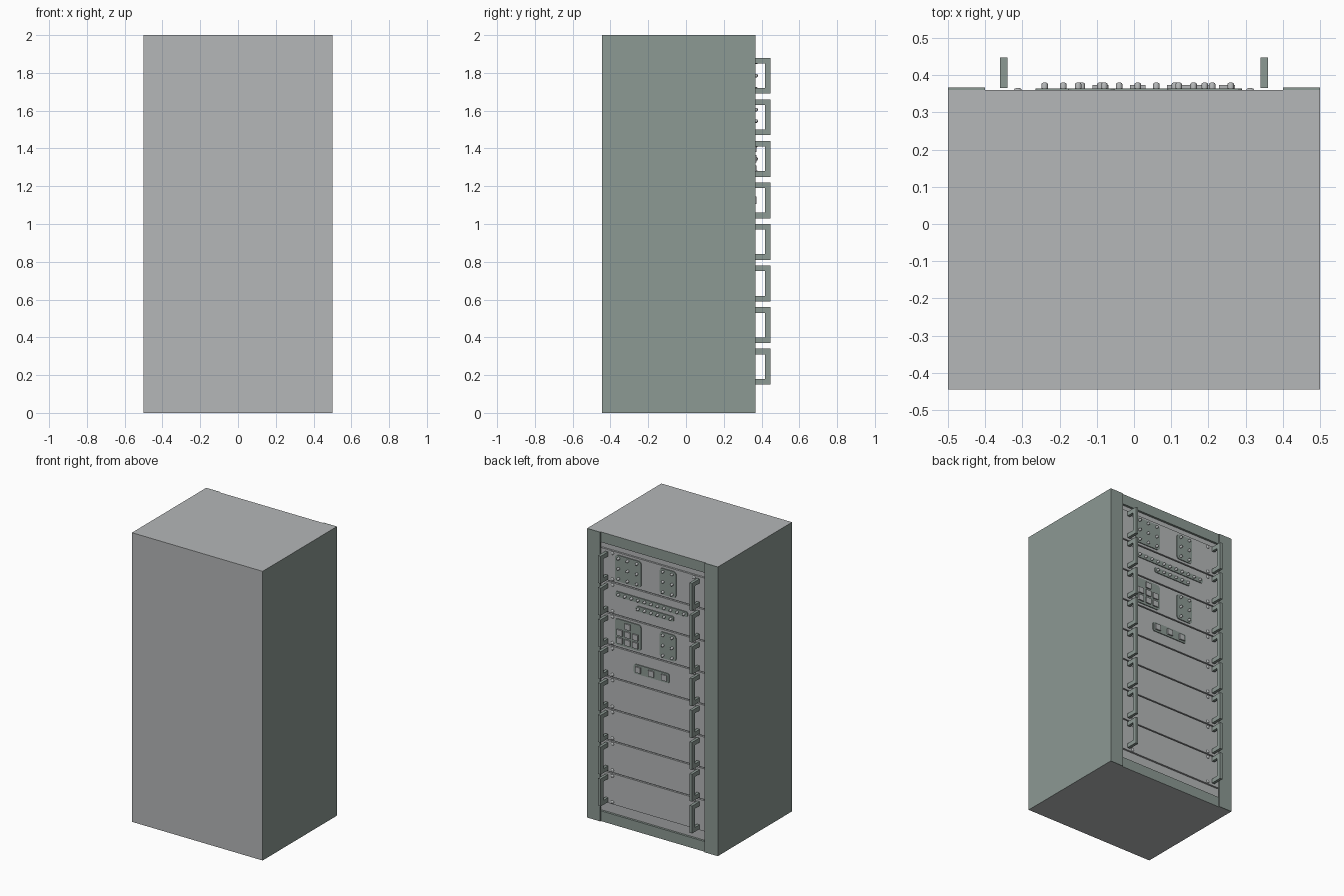
import bpy, bmesh, math
from mathutils import Matrix

if "Cube" in bpy.data.objects:
    bpy.data.objects.remove(bpy.data.objects["Cube"])


def material(name, rgb):
    m = bpy.data.materials.new(name)
    m.diffuse_color = (*rgb, 1)
    m.use_nodes = True
    m.node_tree.nodes["Principled BSDF"].inputs["Base Color"].default_value = m.diffuse_color
    return m


GREY = material("light_grey", (0.46, 0.475, 0.48))
GREEN = material("grey_green", (0.262, 0.319, 0.292))


def finish(name, bm, *mats):
    me = bpy.data.meshes.new(name)
    bmesh.ops.recalc_face_normals(bm, faces=bm.faces)
    bm.to_mesh(me)
    bm.free()
    for m in mats:
        me.materials.append(m)
    ob = bpy.data.objects.new(name, me)
    bpy.context.collection.objects.link(ob)
    return ob


def add_box(bm, x0, x1, y0, y1, z0, z1):
    mat = Matrix.Translation(((x0 + x1) / 2, (y0 + y1) / 2, (z0 + z1) / 2)) \
        @ Matrix.Diagonal((x1 - x0, y1 - y0, z1 - z0, 1))
    return bmesh.ops.create_cube(bm, size=1, matrix=mat)["verts"]


def add_plate(bm, x, z, w, h, y0, y1, r=0.0):
    """Box facing +y, with its four upright corners rounded by r."""
    verts = add_box(bm, x - w / 2, x + w / 2, y0, y1, z - h / 2, z + h / 2)
    if r:
        edges = {e for v in verts for e in v.link_edges
                 if abs(e.verts[0].co.y - e.verts[1].co.y) > 1e-5}
        bmesh.ops.bevel(bm, geom=list(edges), offset=r, segments=3,
                        profile=0.5, affect='EDGES')


def add_knob(bm, x, z, r, y0, y1, seg=12):
    """Round knob along +y with a chamfered tip."""
    rings = []
    for y, rad in ((y0, r), (y1 - r * 0.5, r), (y1 - r * 0.15, r * 0.8), (y1, r * 0.4)):
        rings.append([bm.verts.new((x + rad * math.cos(a), y, z + rad * math.sin(a)))
                      for a in (2 * math.pi * i / seg for i in range(seg))])
    for a, b in zip(rings, rings[1:]):
        for i in range(seg):
            j = (i + 1) % seg
            bm.faces.new((a[i], a[j], b[j], b[i]))
    bm.faces.new(rings[-1])
    bm.faces.new(rings[0])


BACK = 0.36       # plane of the cabinet frame
PANEL = 0.358     # plane of the module faces
PITCH = 0.22
centres = [1.785 - PITCH * i for i in range(8)]

# Cabinet shell with a shallow opening framed in green
bm = bmesh.new()
add_box(bm, -0.5, 0.5, -0.445, BACK, 0, 2)
bm.normal_update()
opening = max(bm.faces, key=lambda f: f.calc_center_median().y)
bmesh.ops.inset_region(bm, faces=[opening], thickness=0.1)
pocket = bmesh.ops.extrude_face_region(bm, geom=[opening])
for g in pocket["geom"]:
    if isinstance(g, bmesh.types.BMVert):
        g.co.y = 0.345
if opening.is_valid:
    bmesh.ops.delete(bm, geom=[opening], context='FACES')
bm.normal_update()
for f in bm.faces:
    c = f.calc_center_median()
    side = abs(c.x) > 0.49
    rim = c.y > 0.347 and abs(c.y - 0.345) > 0.002
    f.material_index = 1 if side or rim else 0
finish("cabinet", bm, GREY, GREEN)

# Raised mounting strips on both sides of the opening
bm = bmesh.new()
for s in (-0.45, 0.45):
    add_plate(bm, s, 1, 0.1, 2, BACK - 0.002, 0.367)
finish("mounting_strips", bm, GREEN)

# Module faces, corner screws and handles
panels, screws, handles = bmesh.new(), bmesh.new(), bmesh.new()
for z in centres:
    add_plate(panels, 0, z, 0.8, PITCH - 0.008, 0.34, PANEL)
    for s in (-1, 1):
        for dz in (-0.09, 0.09):
            add_knob(screws, s * 0.312, z + dz, 0.011, PANEL - 0.002, 0.365)
        x = s * 0.35
        add_box(handles, x - 0.01, x + 0.01, 0.417, 0.447, z - 0.095, z + 0.095)
        for dz in (-0.08, 0.08):
            add_box(handles, x - 0.01, x + 0.01, PANEL + 0.008, 0.417,
                    z + dz - 0.015, z + dz + 0.015)
finish("module_panels", panels, GREY)
finish("corner_screws", screws, GREY)
finish("handles", handles, GREEN)

# Control plates, knobs and square buttons on the upper four modules
plates, knobs, buttons = bmesh.new(), bmesh.new(), bmesh.new()


def plate(x, z, w, h, r):
    add_plate(plates, x, z, w, h, PANEL - 0.002, 0.364, r)


def knob(x, z):
    add_knob(knobs, x, z, 0.009, 0.36, 0.38)


def button(x, z):
    add_plate(buttons, x, z, 0.042, 0.04, 0.36, 0.373)


z1, z2, z3, z4 = centres[:4]
for z in (z1, z3):
    plate(0.19, z, 0.2, 0.18, 0.02)
    plate(-0.115, z, 0.125, 0.18, 0.02)
    for dz in (-0.07, 0, 0.07):
        for x in (-0.08, -0.15):
            knob(x, z + dz)
for dx in (-0.07, 0, 0.07):
    for dz in (-0.07, 0, 0.07):
        knob(0.19 + dx, z1 + dz)
for dz, cols in ((0.055, (0,)), (0, (-1, 0, 1)), (-0.055, (-1, 0, 1))):
    for c in cols:
        button(0.19 + c * 0.06, z3 + dz)

plate(0.01, z2 + 0.04, 0.55, 0.036, 0.012)
plate(-0.015, z2 - 0.02, 0.29, 0.036, 0.012)
for i in range(11):
    knob(0.26 - 0.05 * i, z2 + 0.04)
for i in range(6):
    knob(0.11 - 0.05 * i, z2 - 0.02)

plate(0.01, z4, 0.27, 0.065, 0.012)
for dx in (-0.1, 0, 0.1):
    button(0.01 + dx, z4)

finish("control_plates", plates, GREEN)
k = finish("knobs", knobs, GREY)
finish("square_buttons", buttons, GREY)

# Smooth the round parts
bpy.ops.object.select_all(action='DESELECT')
for ob in (k, bpy.data.objects["corner_screws"]):
    ob.select_set(True)
    bpy.context.view_layer.objects.active = ob
bpy.ops.object.shade_smooth_by_angle(angle=math.radians(40))
